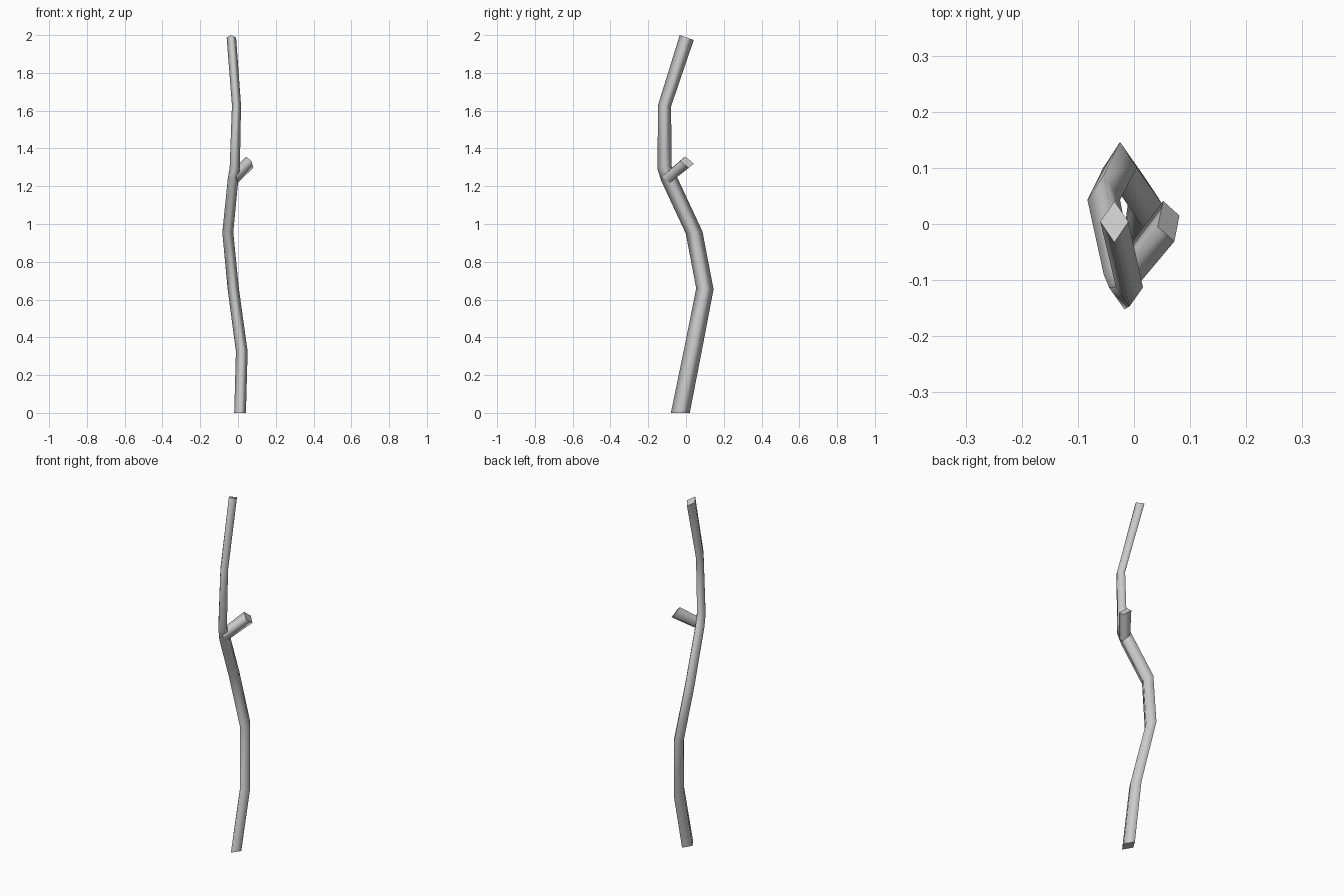
import bpy
from mathutils import Vector

if "Cube" in bpy.data.objects:
    bpy.data.objects.remove(bpy.data.objects["Cube"])


def tube(name, rings):
    """Four-sided tube through rings of four corners, smooth sides, flat caps."""
    verts = [v for r in rings for v in r]
    faces = [(0, 3, 2, 1)]
    for i in range(len(rings) - 1):
        a = i * 4
        for k in range(4):
            n = (k + 1) % 4
            faces.append((a + k, a + n, a + 4 + n, a + 4 + k))
    last = len(verts) - 4
    faces.append((last, last + 1, last + 2, last + 3))
    mesh = bpy.data.meshes.new(name)
    mesh.from_pydata([tuple(v) for v in verts], [], faces)
    for p in mesh.polygons:
        p.use_smooth = 0 < p.index < len(faces) - 1
    # crisp rims around both cut ends
    for e in mesh.edges:
        v = e.vertices
        if max(v) < 4 or min(v) >= last:
            e.use_edge_sharp = True
    obj = bpy.data.objects.new(name, mesh)
    bpy.context.collection.objects.link(obj)
    return obj


def diamond(x, y, z, rx, ry, drop=0.0):
    """Diamond ring; drop lowers the back corner and lifts the front one."""
    c = Vector((x, y, z))
    return [c + Vector((rx, 0, 0)), c + Vector((0, ry, -drop)),
            c + Vector((-rx, 0, 0)), c + Vector((0, -ry, drop))]


# crooked main stick, tapering upwards
tube("main_stick", [diamond(*r) for r in (
    (0.011, -0.030, 0.000, 0.031, 0.050),
    (0.020, 0.035, 0.325, 0.031, 0.047, 0.006),
    (-0.025, 0.100, 0.657, 0.030, 0.046, 0.002),
    (-0.054, 0.043, 0.955, 0.029, 0.044, -0.006),
    (-0.026, -0.090, 1.240, 0.028, 0.042, -0.010),
    (-0.017, -0.114, 1.300, 0.027, 0.038, -0.005),
    (-0.008, -0.113, 1.628, 0.024, 0.034, 0.006),
    (-0.035, 0.004, 1.987, 0.025, 0.037, 0.013))])

# short side branch with a cut end
end = [Vector(v) for v in ((0.081, 0.015, 1.297), (0.052, 0.041, 1.320),
                           (0.042, -0.005, 1.357), (0.072, -0.031, 1.332))]
centre = sum(end, Vector()) / 4
root = Vector((-0.018, -0.095, 1.245))
tube("side_branch", [[root + (v - centre) * 0.9 for v in end], end])
